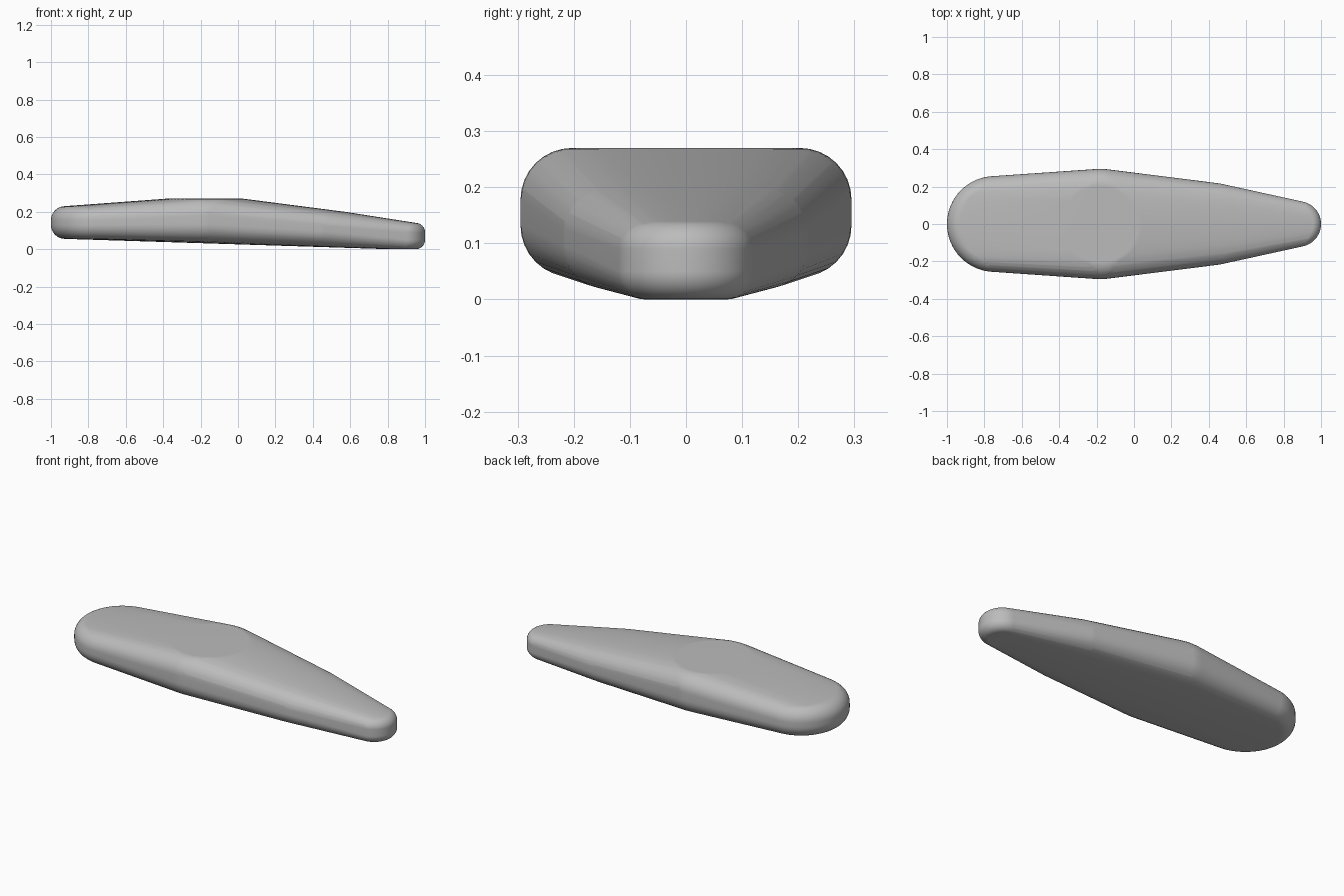
import bpy, bmesh, math

cube = bpy.data.objects.get("Cube")
if cube:
    bpy.data.objects.remove(cube, do_unlink=True)

grey = bpy.data.materials.new("plain grey")
colour = (0.5, 0.5, 0.5, 1)
grey.use_nodes = True
grey.diffuse_color = colour
grey.node_tree.nodes["Principled BSDF"].inputs["Base Color"].default_value = colour

SIDES, STEPS = 64, 8


def add_rounded_disc(bm, x, radius, bottom, top, edge):
    """Points of a flat disc with a rounded rim."""
    for i in range(SIDES):
        turn = math.tau * i / SIDES
        for centre, sign in ((bottom + edge, -1), (top - edge, 1)):
            for j in range(STEPS + 1):
                a = math.pi / 2 * j / STEPS
                r = radius - edge + edge * math.cos(a)
                bm.verts.new((x + r * math.cos(turn), r * math.sin(turn),
                              centre + sign * edge * math.sin(a)))


# Tapered body: a skin stretched over rounded discs along its length
bm = bmesh.new()
for disc in ((-0.744, 0.256, 0.055, 0.23, 0.075),
             (-0.18, 0.295, 0.04, 0.27, 0.092),
             (0.42, 0.22, 0.02, 0.2, 0.075),
             (0.878, 0.122, 0, 0.14, 0.05)):
    add_rounded_disc(bm, *disc)
hull = bmesh.ops.convex_hull(bm, input=bm.verts)
inside = [g for g in hull["geom_interior"] if isinstance(g, bmesh.types.BMVert)]
bmesh.ops.delete(bm, geom=inside, context="VERTS")
bmesh.ops.dissolve_limit(bm, angle_limit=math.radians(0.2),
                         verts=bm.verts, edges=bm.edges)
bmesh.ops.recalc_face_normals(bm, faces=bm.faces)

mesh = bpy.data.meshes.new("body")
bm.to_mesh(mesh)
bm.free()
mesh.materials.append(grey)
body = bpy.data.objects.new("body", mesh)
bpy.context.collection.objects.link(body)

# Smooth shading with even, flat large faces
bpy.context.view_layer.objects.active = body
body.select_set(True)
bpy.ops.object.shade_smooth_by_angle(angle=math.radians(30))
body.modifiers.new("even shading", "WEIGHTED_NORMAL").keep_sharp = True
